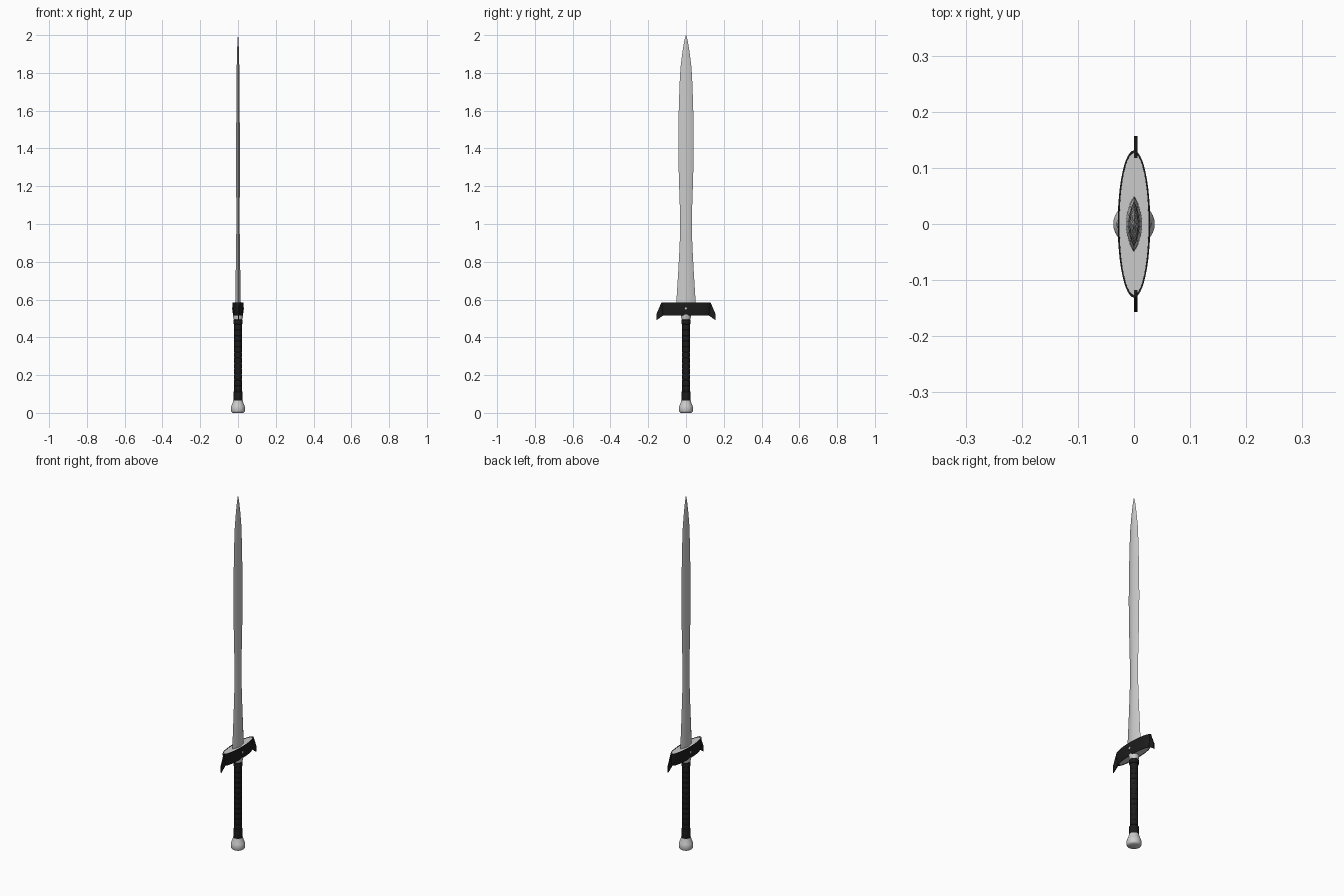
import bpy, bmesh, math

if "Cube" in bpy.data.objects:
    bpy.data.objects.remove(bpy.data.objects["Cube"])


def material(name, c):
    m = bpy.data.materials.new(name)
    m.diffuse_color = (c, c, c, 1)
    m.use_nodes = True
    m.node_tree.nodes["Principled BSDF"].inputs["Base Color"].default_value = m.diffuse_color
    return m


BLACK = material("black", 0.012)


def finish(name, bm, mat=None, angle=35):
    bmesh.ops.recalc_face_normals(bm, faces=bm.faces)
    me = bpy.data.meshes.new(name)
    bm.to_mesh(me)
    bm.free()
    ob = bpy.data.objects.new(name, me)
    bpy.context.collection.objects.link(ob)
    if mat:
        me.materials.append(mat)
    bpy.ops.object.select_all(action='DESELECT')
    ob.select_set(True)
    bpy.context.view_layer.objects.active = ob
    bpy.ops.object.shade_smooth_by_angle(angle=math.radians(angle))
    return ob


def loft(name, rings, section, mat=None, caps=True, closed=False, angle=35):
    """Stack a unit cross-section at (half x, half y, z) stations."""
    bm = bmesh.new()
    loops = [[bm.verts.new((x * rx, y * ry, z)) for x, y in section]
             for rx, ry, z in rings]
    n = len(section)
    pairs = list(zip(loops, loops[1:])) + ([(loops[-1], loops[0])] if closed else [])
    for a, b in pairs:
        for i in range(n):
            bm.faces.new((a[i], a[(i + 1) % n], b[(i + 1) % n], b[i]))
    if caps and not closed:
        bm.faces.new(loops[0])
        bm.faces.new(loops[-1])
    return finish(name, bm, mat, angle)


def circle(n):
    return [(math.cos(2 * math.pi * i / n), math.sin(2 * math.pi * i / n)) for i in range(n)]


def lathe(name, profile, mat=None, n=32):
    return loft(name, [(r, r, z) for r, z in profile], circle(n), mat)


# Blade: leaf shape with a lens section and two sharp edges
half = [(0, -1), (0.5, -0.72), (0.85, -0.38), (1, -0.12), (1, 0.12), (0.85, 0.38), (0.5, 0.72)]
lens = half + [(-x, -y) for x, y in half]
loft("blade", [(0.015, 0.051, 0.56), (0.014, 0.049, 0.62), (0.012, 0.041, 0.75),
               (0.010, 0.034, 0.88), (0.009, 0.031, 0.97), (0.009, 0.033, 1.1),
               (0.010, 0.038, 1.25), (0.010, 0.041, 1.42), (0.009, 0.039, 1.58),
               (0.008, 0.034, 1.74), (0.007, 0.029, 1.83), (0.005, 0.019, 1.91),
               (0.003, 0.009, 1.97), (0.0004, 0.0008, 2.0)], lens, angle=25)

# Guard: grey core inside a black oval sleeve
loft("guard_core", [(0.022, 0.119, 0.518), (0.026, 0.127, 0.583)], circle(48))
loft("guard_sleeve", [(0.023, 0.120, 0.515), (0.028, 0.128, 0.53), (0.029, 0.131, 0.585),
                      (0.026, 0.127, 0.585), (0.022, 0.117, 0.515)],
     circle(48), BLACK, closed=True)

# Swept hooks at both ends of the guard
for side, label in ((1, "back"), (-1, "front")):
    bm = bmesh.new()
    outline = [(0.10, 0.58), (0.13, 0.585), (0.145, 0.55), (0.157, 0.522),
               (0.157, 0.49), (0.14, 0.502), (0.122, 0.515), (0.10, 0.52)]
    f = bm.faces.new([bm.verts.new((0, side * y, z)) for y, z in outline])
    ext = bmesh.ops.extrude_face_region(bm, geom=[f])
    for v in ext["geom"]:
        if isinstance(v, bmesh.types.BMVert):
            v.co.x = 0.006
    finish("guard_hook_" + label, bm, BLACK)

# Rivets on both faces of the guard
for s in (1, -1):
    bm = bmesh.new()
    bmesh.ops.create_uvsphere(bm, u_segments=12, v_segments=8, radius=0.007)
    for v in bm.verts:
        v.co.x = v.co.x * 0.4 + s * 0.0285
        v.co.z += 0.553
    finish("guard_rivet", bm)

# Collar under the guard
lathe("collar", [(0.021, 0.485), (0.022, 0.495), (0.026, 0.508), (0.026, 0.522)])

# Grip with shallow wrapped bands and thicker end ferrules
grip = [(0.022, 0.06), (0.024, 0.064), (0.024, 0.11), (0.021, 0.114)]
bands = 12
step = (0.468 - 0.116) / bands
for i in range(bands):
    z = 0.116 + i * step
    grip += [(0.0195, z), (0.021, z + 0.004), (0.021, z + step - 0.002)]
grip += [(0.021, 0.468), (0.024, 0.471), (0.024, 0.492), (0.021, 0.496)]
lathe("grip", grip, BLACK)

# Pommel
lathe("pommel", [(0.028, 0.0), (0.034, 0.004), (0.037, 0.010), (0.037, 0.030),
                 (0.034, 0.038), (0.028, 0.055), (0.025, 0.066)])
